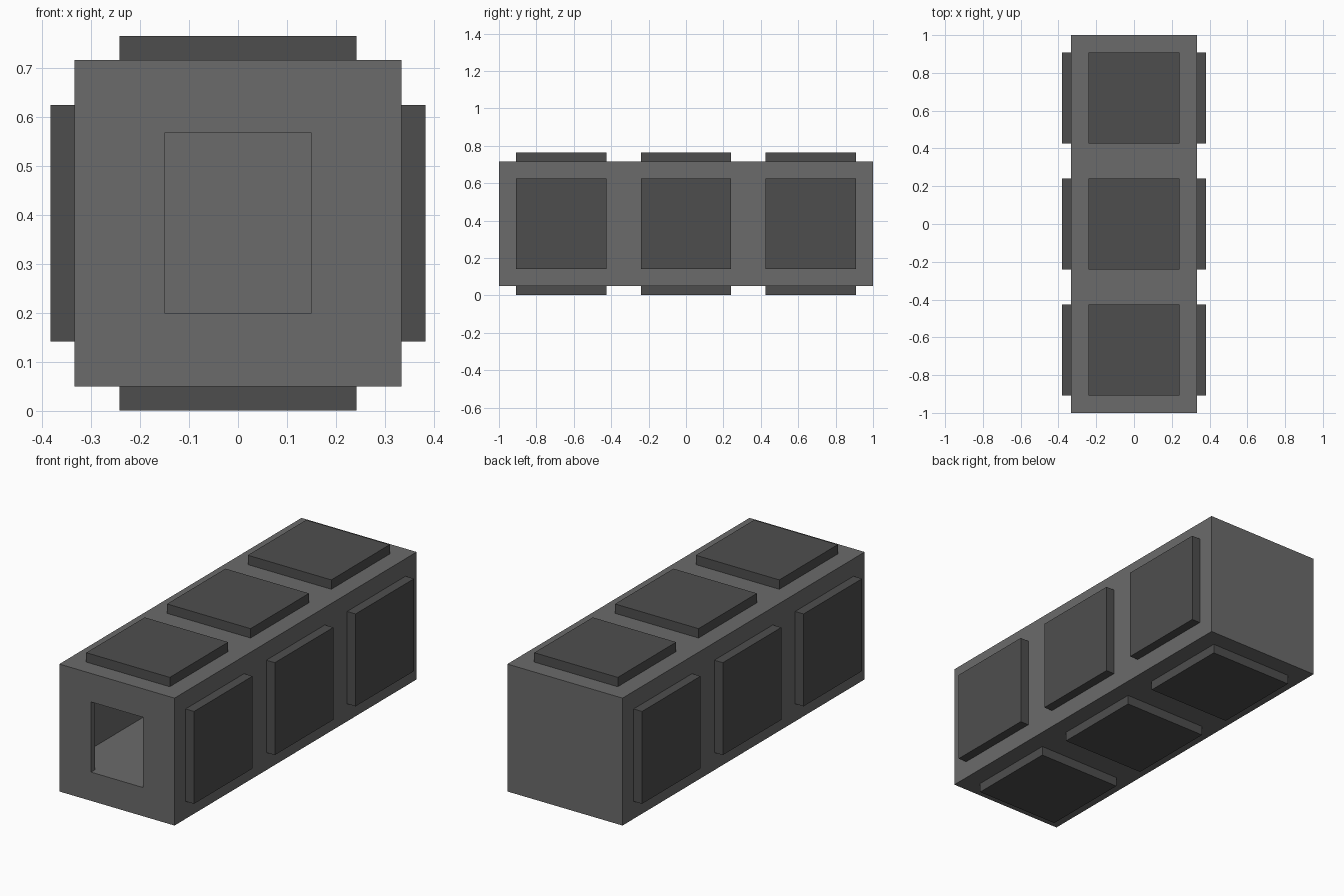
import bpy
import math
from mathutils import Matrix, Vector

if "Cube" in bpy.data.objects:
    bpy.data.objects.remove(bpy.data.objects["Cube"])

ZC = 0.383      # height of the long axis
HALF = 0.333    # half width of the square body
THICK = 0.049   # panel thickness
PANEL = 0.483   # panel side length


def grey(name, v):
    m = bpy.data.materials.new(name)
    m.diffuse_color = (v, v, v, 1)
    m.use_nodes = True
    m.node_tree.nodes["Principled BSDF"].inputs["Base Color"].default_value = m.diffuse_color
    return m


def box(name, lo, hi, mat=None):
    lo, hi = Vector(lo), Vector(hi)
    bpy.ops.mesh.primitive_cube_add(size=1)
    o = bpy.context.object
    o.name = name
    size = hi - lo
    o.data.transform(Matrix.Translation((lo + hi) / 2) @ Matrix.Diagonal((*size, 1)))
    if mat:
        o.data.materials.append(mat)
    return o


light = grey("body_grey", 0.147)
dark = grey("panel_grey", 0.076)

# Long square body
body = box("corridor_body", (-HALF, -1, ZC - HALF), (HALF, 1, ZC + HALF), light)

# Hollow interior with a raised floor, and the front doorway
cutters = [
    box("interior_cutter", (-0.3, -0.967, 0.2), (0.3, 0.967, 0.683)),
    box("doorway_cutter", (-0.15, -1.1, 0.2), (0.15, -0.9, 0.567)),
]
for c in cutters:
    c.hide_render = True
    mod = body.modifiers.new(c.name, 'BOOLEAN')
    mod.operation = 'DIFFERENCE'
    mod.solver = 'EXACT'
    mod.object = c
    bpy.context.view_layer.objects.active = body
    bpy.ops.object.modifier_apply(modifier=mod.name)
for c in cutters:
    bpy.data.objects.remove(c)

# Three raised square panels on each long face
h = PANEL / 2
for k, side in enumerate(("top", "right", "bottom", "left")):
    turn = Matrix.Translation((0, 0, ZC)) @ Matrix.Rotation(k * math.pi / 2, 4, 'Y')
    for i, y in enumerate((-0.667, 0, 0.667)):
        p = box(f"{side}_panel_{i + 1}", (-h, y - h, HALF), (h, y + h, HALF + THICK), dark)
        p.data.transform(turn)
